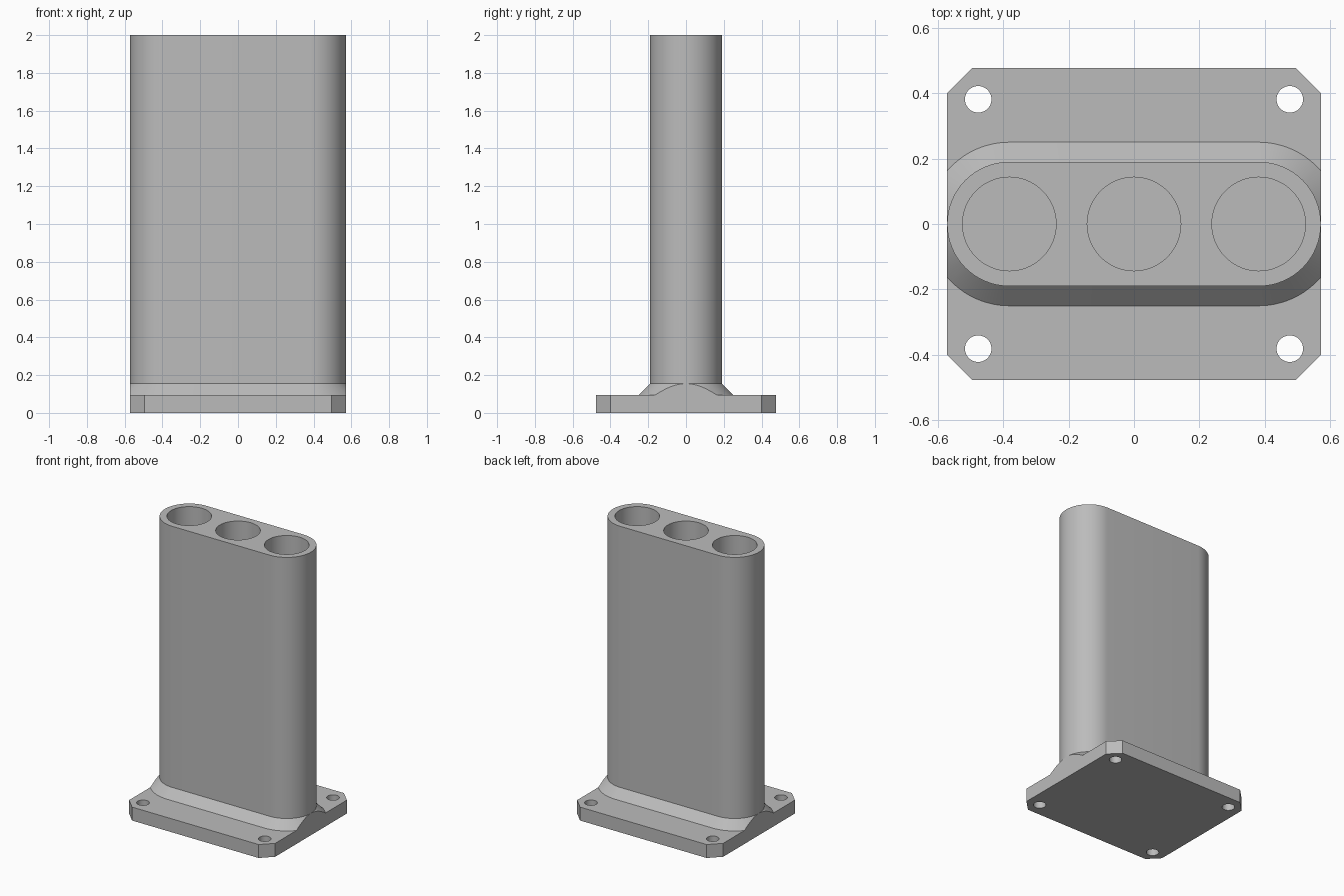
import bpy
import bmesh
from math import cos, sin, pi, radians

cube = bpy.data.objects.get("Cube")
if cube:
    bpy.data.objects.remove(cube)

HALF_X, HALF_Y = 0.571, 0.476      # base plate half sizes
PLATE_Z, COLLAR_Z, TOP_Z = 0.095, 0.155, 2.0
PITCH = 0.381                      # spacing of the bores
RADIUS, FLARE = 0.19, 0.06

grey = bpy.data.materials.new("plain grey")
grey.use_nodes = True
grey.diffuse_color = (0.5, 0.5, 0.5, 1)
grey.node_tree.nodes["Principled BSDF"].inputs["Base Color"].default_value = (0.5, 0.5, 0.5, 1)


def stadium(r, steps=32):
    """Outline of a slot with round ends, counter-clockwise."""
    pts = []
    for side, start in ((1, -pi / 2), (-1, pi / 2)):
        for i in range(steps + 1):
            a = start + pi * i / steps
            pts.append((side * PITCH + r * cos(a), r * sin(a)))
    return pts


def circle(cx, cy, r, steps=64):
    return [(cx + r * cos(2 * pi * i / steps), cy + r * sin(2 * pi * i / steps))
            for i in range(steps)]


def loft(bm, low, z0, high, z1):
    """Closed solid between two outlines with equal point counts."""
    a = [bm.verts.new((x, y, z0)) for x, y in low]
    b = [bm.verts.new((x, y, z1)) for x, y in high]
    n = len(a)
    for i in range(n):
        j = (i + 1) % n
        bm.faces.new((a[i], a[j], b[j], b[i]))
    bm.faces.new(a[::-1])
    bm.faces.new(b)


def finish(name, bm):
    mesh = bpy.data.meshes.new(name)
    bm.to_mesh(mesh)
    bm.free()
    mesh.materials.append(grey)
    obj = bpy.data.objects.new(name, mesh)
    bpy.context.collection.objects.link(obj)
    return obj


def drill(obj, centres, r, z0, z1):
    """Cut round holes and bake the result."""
    bm = bmesh.new()
    for cx, cy in centres:
        ring = circle(cx, cy, r)
        loft(bm, ring, z0, ring, z1)
    cutter = finish("hole_cutter", bm)
    cutter.hide_render = True
    mod = obj.modifiers.new("holes", 'BOOLEAN')
    mod.operation = 'DIFFERENCE'
    mod.solver = 'EXACT'
    mod.object = cutter
    graph = bpy.context.evaluated_depsgraph_get()
    baked = bpy.data.meshes.new_from_object(obj.evaluated_get(graph))
    obj.modifiers.clear()
    obj.data = baked
    bpy.data.objects.remove(cutter)


def smooth(obj):
    bpy.ops.object.select_all(action='DESELECT')
    obj.select_set(True)
    bpy.context.view_layer.objects.active = obj
    bpy.ops.object.shade_smooth_by_angle(angle=radians(25))


# Base plate with clipped corners and four bolt holes
c = 0.076
corner = [(HALF_X, HALF_Y - c), (HALF_X - c, HALF_Y)]
outline = (corner + [(-x, y) for x, y in corner[::-1]]
           + [(-x, -y) for x, y in corner] + [(x, -y) for x, y in corner[::-1]])
bm = bmesh.new()
loft(bm, outline, 0, outline, PLATE_Z)
plate = finish("base_plate", bm)
drill(plate, [(sx * 0.476, sy * 0.381) for sx in (-1, 1) for sy in (-1, 1)],
      0.0405, -0.1, 0.2)
smooth(plate)

# Column with three deep bores that end on the plate
bm = bmesh.new()
loft(bm, stadium(RADIUS), PLATE_Z - 0.005, stadium(RADIUS), TOP_Z)
column = finish("column", bm)
drill(column, [(i * PITCH, 0) for i in (-1, 0, 1)], 0.143, 0, TOP_Z + 0.1)
smooth(column)

# Sloped collar around the column foot, trimmed flush with the plate sides
bm = bmesh.new()
loft(bm, stadium(RADIUS + FLARE), PLATE_Z, stadium(RADIUS), COLLAR_Z)
for s in (-1, 1):
    cut = bmesh.ops.bisect_plane(bm, geom=bm.verts[:] + bm.edges[:] + bm.faces[:],
                                 plane_co=(s * HALF_X, 0, 0), plane_no=(s, 0, 0),
                                 clear_outer=True)
    edges = [e for e in cut["geom_cut"] if isinstance(e, bmesh.types.BMEdge)]
    bmesh.ops.holes_fill(bm, edges=edges, sides=0)
bmesh.ops.recalc_face_normals(bm, faces=bm.faces[:])
caps = [f for f in bm.faces if abs(f.normal.z) > 0.99]
bmesh.ops.delete(bm, geom=caps, context='FACES_ONLY')
smooth(finish("collar", bm))
